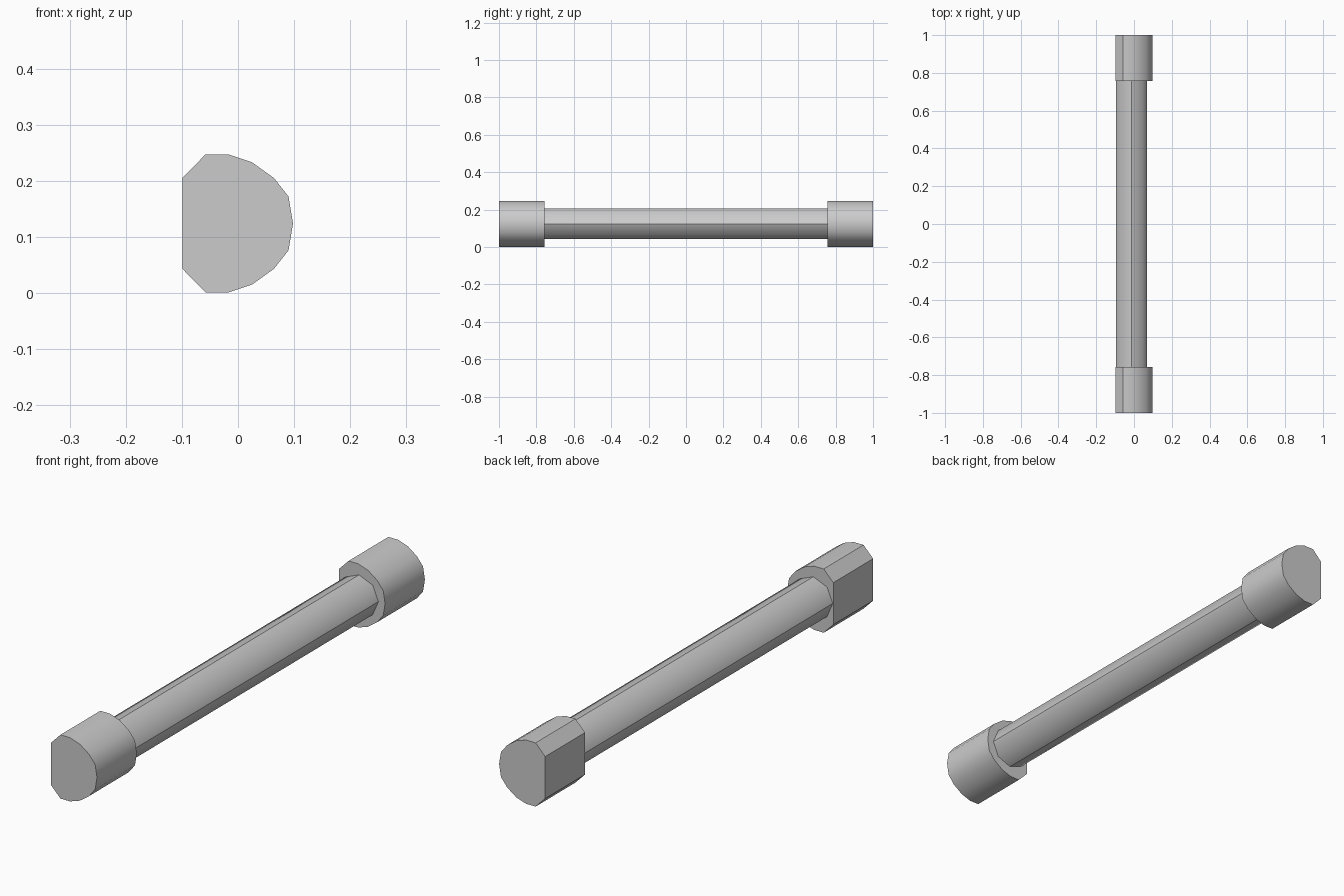
import bpy, bmesh, math

if "Cube" in bpy.data.objects:
    bpy.data.objects.remove(bpy.data.objects["Cube"])


def extrude_profile(name, profile, y0, y1, sharp):
    """Extrude an (x, z) outline along y; 'sharp' lists the hard outline corners."""
    bm = bmesh.new()
    n = len(profile)
    a = [bm.verts.new((x, y0, z)) for x, z in profile]
    b = [bm.verts.new((x, y1, z)) for x, z in profile]
    bm.faces.new(a)
    bm.faces.new(b)
    for i in range(n):
        j = (i + 1) % n
        bm.faces.new((a[i], a[j], b[j], b[i]))
    bmesh.ops.recalc_face_normals(bm, faces=bm.faces[:])
    for f in bm.faces:
        f.smooth = True
    # End rims and chosen long edges stay hard
    for f in bm.faces:
        if len(f.verts) > 4:
            for e in f.edges:
                e.smooth = False
    for i in sharp:
        bm.edges.get((a[i], b[i])).smooth = False
    mesh = bpy.data.meshes.new(name)
    bm.to_mesh(mesh)
    bm.free()
    obj = bpy.data.objects.new(name, mesh)
    bpy.context.collection.objects.link(obj)
    return obj


CZ = 0.124  # height of the bar axis

# End caps: rounded on the right, chamfered flat on the left
upper = [(0.090, 0.048), (0.064, 0.081), (0.025, 0.109),
         (-0.017, 0.123), (-0.058, 0.123), (-0.099, 0.081)]
cap = [(0.098, CZ)] + [(x, CZ + h) for x, h in upper] \
    + [(x, CZ - h) for x, h in reversed(upper)]
for name, s in (("front_end_cap", -1), ("back_end_cap", 1)):
    extrude_profile(name, cap, 0.757 * s, 1.0 * s, sharp=(5, 6, 7, 8))

# Eight-sided bar between the caps
bar = [(-0.0135 + 0.083 * math.cos(i * math.pi / 4),
        CZ + 0.081 * math.sin(i * math.pi / 4)) for i in range(8)]
extrude_profile("bar", bar, -0.76, 0.76, sharp=(0, 2, 4, 6))
